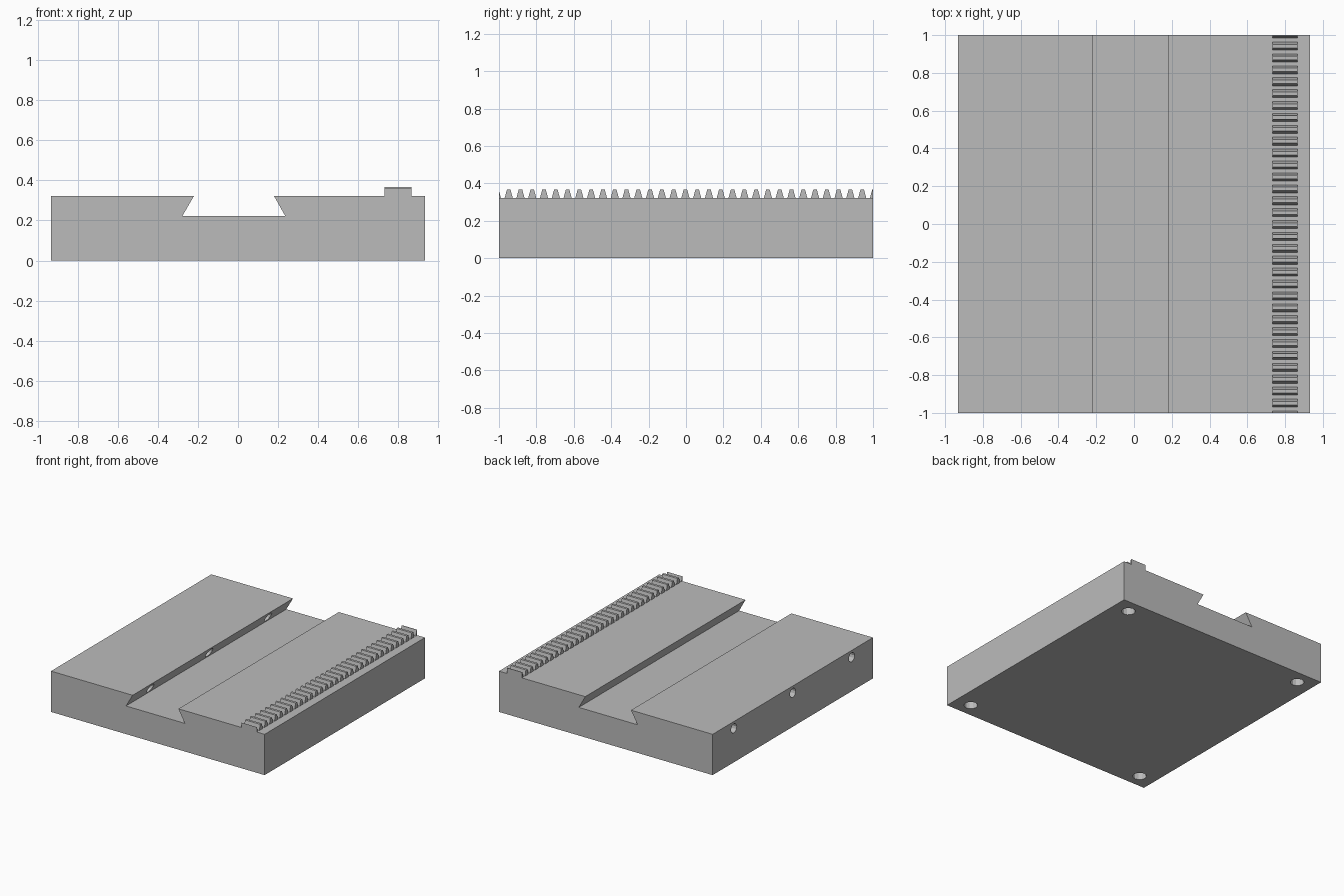
import bpy
import bmesh
import math
from mathutils import Matrix

cube = bpy.data.objects.get("Cube")
if cube:
    bpy.data.objects.remove(cube, do_unlink=True)

HALF_X, TOP, FLOOR, TOOTH_TOP = 0.933, 0.322, 0.222, 0.366

steel = bpy.data.materials.new("machined grey")
steel.use_nodes = True
grey = (0.5, 0.5, 0.5, 1)
steel.diffuse_color = grey
steel.node_tree.nodes["Principled BSDF"].inputs["Base Color"].default_value = grey


def prism(bm, points, move):
    """Extrude a flat polygon by a vector."""
    face = bm.faces.new([bm.verts.new(p) for p in points])
    out = bmesh.ops.extrude_face_region(bm, geom=[face])
    verts = [v for v in out["geom"] if isinstance(v, bmesh.types.BMVert)]
    bmesh.ops.translate(bm, verts=verts, vec=move)


def finish(bm, name):
    bmesh.ops.recalc_face_normals(bm, faces=bm.faces)
    mesh = bpy.data.meshes.new(name)
    bm.to_mesh(mesh)
    bm.free()
    mesh.materials.append(steel)
    obj = bpy.data.objects.new(name, mesh)
    bpy.context.collection.objects.link(obj)
    return obj


def add_hole(bm, centre, radius, length, turn):
    matrix = Matrix.Translation(centre) @ turn
    bmesh.ops.create_cone(bm, cap_ends=True, segments=12, radius1=radius,
                          radius2=radius, depth=length, matrix=matrix)


# Base plate with the dovetail slot
bm = bmesh.new()
profile = [(-HALF_X, 0), (HALF_X, 0), (HALF_X, TOP), (0.18, TOP),
           (0.236, FLOOR), (-0.278, FLOOR), (-0.22, TOP), (-HALF_X, TOP)]
prism(bm, [(x, -1, z) for x, z in profile], (0, 2, 0))
plate = finish(bm, "base_plate")

# Gib screw holes and blind mounting holes in the underside
bm = bmesh.new()
sideways = Matrix.Rotation(math.pi / 2, 4, "Y")
for y in (-0.735, 0, 0.735):
    add_hole(bm, (-0.6, y, 0.268), 0.036, 0.9, sideways)
for x in (-0.8, 0.8):
    for y in (-0.89, 0.89):
        add_hole(bm, (x, y, 0), 0.05, 0.3, Matrix())
cutter = finish(bm, "hole_cutter")
cutter.hide_render = True

cut = plate.modifiers.new("holes", "BOOLEAN")
cut.operation = "DIFFERENCE"
cut.solver = "EXACT"
cut.object = cutter
bpy.context.view_layer.objects.active = plate
bpy.ops.object.modifier_apply(modifier=cut.name)
bpy.data.objects.remove(cutter, do_unlink=True)

# Toothed rack, with the end teeth trimmed flush to the plate
bm = bmesh.new()
for i in range(33):
    y = -1.011 + i * 0.063
    tooth = [(-0.0215, TOP), (0.0215, TOP), (0.0095, TOOTH_TOP), (-0.0095, TOOTH_TOP)]
    prism(bm, [(0.732, y + dy, z) for dy, z in tooth], (0.133, 0, 0))
for side in (-1, 1):
    geom = bm.verts[:] + bm.edges[:] + bm.faces[:]
    bmesh.ops.bisect_plane(bm, geom=geom, plane_co=(0, side, 0),
                           plane_no=(0, side, 0), clear_outer=True)
    bmesh.ops.holes_fill(bm, edges=[e for e in bm.edges if e.is_boundary])
finish(bm, "gear_rack")
